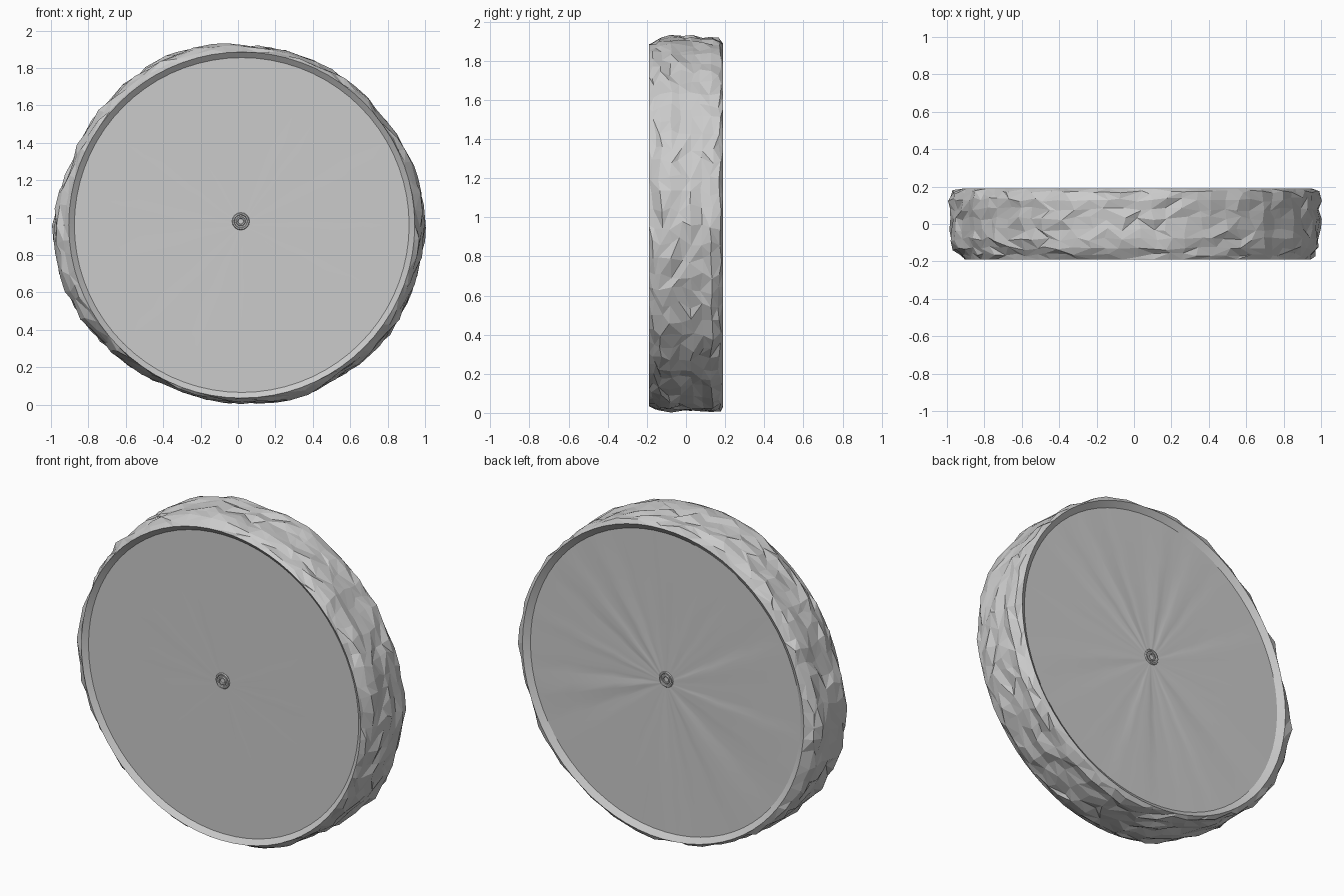
import bpy, bmesh, math, random
from mathutils import Vector

random.seed(7)
cube = bpy.data.objects.get("Cube")
if cube:
    bpy.data.objects.remove(cube)

SEG = 72
CX, CZ = 0.02, 0.96
RIM = 0.925
# Bark outline radius every 18 degrees, counter-clockwise from +x
OUTLINE = [0.98, 0.97, 0.95, 0.96, 0.96, 0.96, 0.99, 0.98, 0.975, 0.975,
           1.01, 1.01, 0.985, 0.955, 0.945, 0.95, 0.97, 0.965, 0.985, 0.97]

grey = bpy.data.materials.new("wood_grey")
grey.use_nodes = True
colour = (0.6, 0.6, 0.6, 1)
grey.diffuse_color = colour
grey.node_tree.nodes["Principled BSDF"].inputs["Base Color"].default_value = colour


def outline(i):
    t = (i % SEG) / SEG * len(OUTLINE)
    k = int(t)
    a, b = OUTLINE[k], OUTLINE[(k + 1) % len(OUTLINE)]
    return a + (b - a) * (t - k)


def point(i, radius, y):
    a = 2 * math.pi * i / SEG
    return Vector((CX + radius * math.cos(a), y, CZ + radius * math.sin(a)))


def loft(name, rings, smooth=False, cap=False):
    """Skin a list of vertex rings, running from the front to the back."""
    bm = bmesh.new()
    loops = [[bm.verts.new(p) for p in ring] for ring in rings]
    for a, b in zip(loops, loops[1:]):
        n = len(a)
        for i in range(n):
            j = (i + 1) % n
            quad = (a[i], a[j], b[j], b[i])
            # alternate the split so the chips look irregular
            if smooth:
                bm.faces.new(quad)
            else:
                s = random.randint(0, 1)
                bm.faces.new((quad[s], quad[s + 1], quad[s + 2]))
                bm.faces.new((quad[s], quad[s + 2], quad[(s + 3) % 4]))
    if cap:
        bm.faces.new(loops[-1])
    bmesh.ops.recalc_face_normals(bm, faces=bm.faces)
    mesh = bpy.data.meshes.new(name)
    bm.to_mesh(mesh)
    bm.free()
    mesh.materials.append(grey)
    obj = bpy.data.objects.new(name, mesh)
    bpy.context.collection.objects.link(obj)
    if smooth:
        mesh.shade_smooth()
    return obj


# Bark: rim edge, rough outer band, rim edge; share = how far out to the outline
bark_rows = [(-0.19, 0.0), (-0.165, 0.35), (-0.13, 0.75), (-0.08, 0.95), (-0.03, 0.9),
             (0.03, 0.95), (0.08, 0.9), (0.13, 0.95), (0.17, 0.7), (0.19, 0.1)]
rings = []
for row, (y, share) in enumerate(bark_rows):
    edge = row in (0, len(bark_rows) - 1)
    ring = []
    for i in range(SEG):
        r = RIM + (outline(i) - RIM) * share
        if edge:
            ring.append(point(i, r, y))
        else:
            r += random.uniform(-0.014, 0.01)
            ring.append(point(i + random.uniform(-0.3, 0.3), max(r, RIM),
                              y + random.uniform(-0.012, 0.012)))
    rings.append(ring)
loft("bark", rings)

# Sawn ends: shallow dish inside the rim, with faint radial cracks on the back
for name, side, wave in (("front_end", -1, 0.0005), ("back_end", 1, 0.004)):
    cracks = [random.uniform(-wave, wave) for _ in range(SEG)]
    rings = []
    for r, depth, amount in ((None, 0.19, 0), (0.895, 0.165, 0), (0.65, 0.165, 0.6),
                             (0.35, 0.165, 1), (0.15, 0.165, 0.7), (0.03, 0.165, 0)):
        ring = []
        for i in range(SEG):
            share = 0.1 if side > 0 else 0
            radius = RIM + (outline(i) - RIM) * share if r is None else r
            ring.append(point(i, radius, side * (depth + cracks[i] * amount)))
        rings.append(ring)
    end = loft(name, rings, smooth=True, cap=True)
    if side > 0:
        end.data.flip_normals() if end.data.polygons[-1].normal.y < 0 else None
    elif end.data.polygons[-1].normal.y > 0:
        end.data.flip_normals()
    bpy.context.view_layer.objects.active = end
    end.select_set(True)
    bpy.ops.object.shade_smooth_by_angle(angle=math.radians(30))
    end.select_set(False)

# Small growth rings around the heart of the wood, on both ends
for label, side in (("front", -1), ("back", 1)):
    for part, radius, thick in (("heart_outer_ring", 0.04, 0.007),
                                ("heart_inner_ring", 0.02, 0.006)):
        bpy.ops.mesh.primitive_torus_add(
            major_radius=radius, minor_radius=thick, major_segments=16, minor_segments=6,
            location=(0.015, side * 0.166, 0.98), rotation=(math.pi / 2, 0, 0))
        ring = bpy.context.object
        ring.name = f"{label}_{part}"
        ring.data.materials.append(grey)
        ring.select_set(False)
